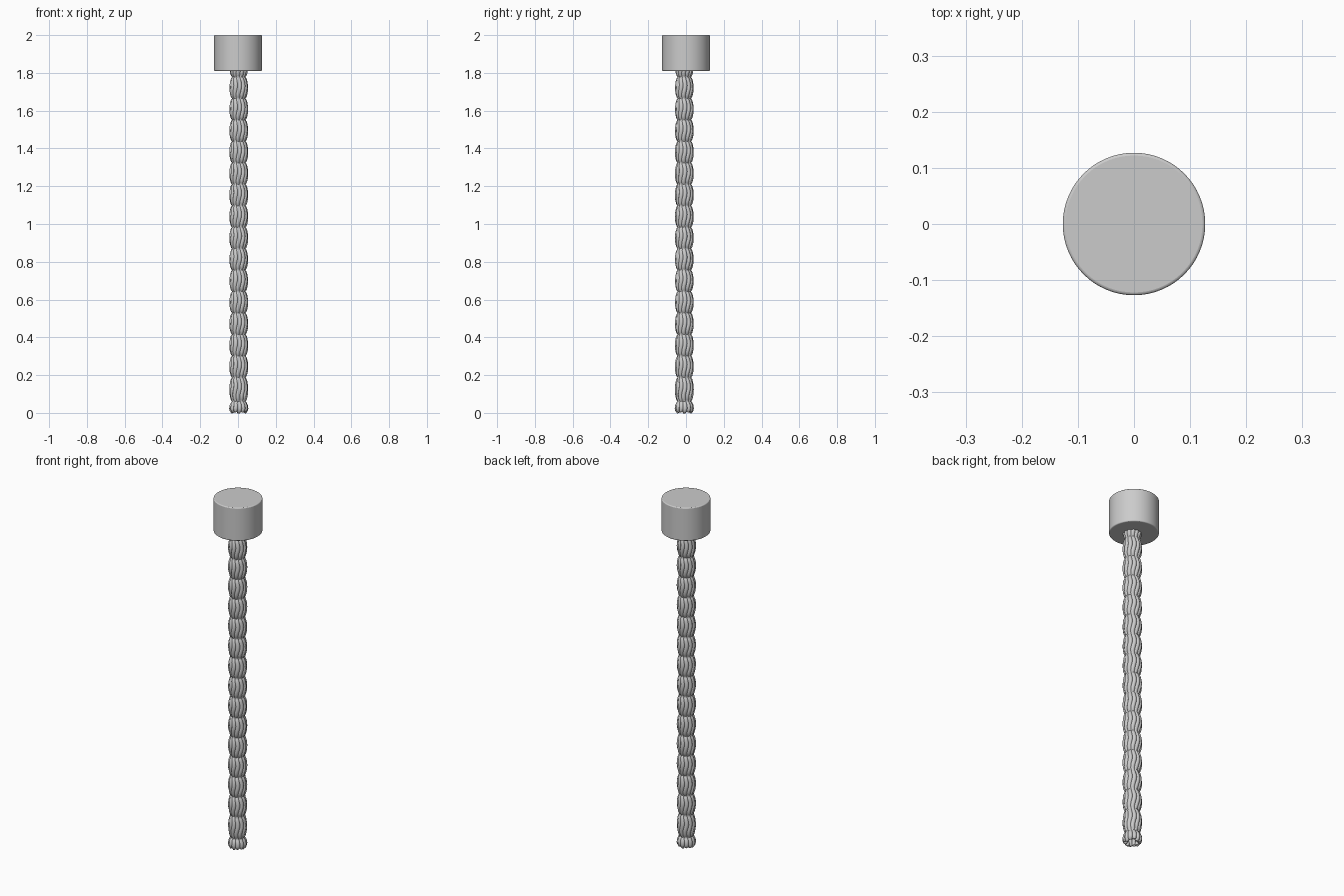
import bpy, bmesh, math

if "Cube" in bpy.data.objects:
    bpy.data.objects.remove(bpy.data.objects["Cube"])

CX, CY = 0.004, -0.009      # rope axis is slightly off centre
STRANDS = 12
PINCH, BULGE, THICK = 0.024, 0.038, 0.0122


def finish(obj, angle):
    bpy.ops.object.select_all(action='DESELECT')
    obj.select_set(True)
    bpy.context.view_layer.objects.active = obj
    bpy.ops.object.shade_smooth_by_angle(angle=math.radians(angle))


# Cap: cylinder with a softened rim
bpy.ops.mesh.primitive_cylinder_add(vertices=64, radius=0.127, depth=0.19, location=(0, 0, 1.905))
cap = bpy.context.object
cap.name = "cap"
bev = cap.modifiers.new("rim", 'BEVEL')
bev.width = 0.005
bev.segments = 3
bev.limit_method = 'ANGLE'
finish(cap, 40)

# Radius profile of one strand: frayed tip, then a chain of barrel-shaped knots
profile = [(0.012, 0.036), (0.024, 0.039), (0.038, 0.037), (0.05, 0.031)]
knots = [0.06] + [1.778 - 0.1136 * i for i in range(14, -1, -1)] + [1.89]
STEPS = 10
for z0, z1 in zip(knots, knots[1:]):
    for k in range(STEPS):
        t = k / STEPS
        z = z0 + (z1 - z0) * t
        if z < 1.83:
            profile.append((z, PINCH + (BULGE - PINCH) * math.sin(math.pi * t) ** 0.65))

# Rope: a ring of strands following the profile
curve = bpy.data.curves.new("rope", 'CURVE')
curve.dimensions = '3D'
curve.bevel_depth = THICK
curve.bevel_resolution = 2
curve.use_fill_caps = True
for s in range(STRANDS):
    base = 2 * math.pi * s / STRANDS
    tip = 0.005 * (s % 3)
    pts = [(tip, 0.032)] + profile
    spline = curve.splines.new('POLY')
    spline.points.add(len(pts) - 1)
    for p, (z, r) in zip(spline.points, pts):
        a = base + 0.12 * math.sin(2 * math.pi * z / 0.1136)
        p.co = (CX + r * math.cos(a), CY + r * math.sin(a), z, 1)
    spline.points[0].radius = 0.55
    spline.use_smooth = True
rope = bpy.data.objects.new("rope", curve)
bpy.context.collection.objects.link(rope)
bpy.ops.object.select_all(action='DESELECT')
rope.select_set(True)
bpy.context.view_layer.objects.active = rope
bpy.ops.object.convert(target='MESH')
finish(bpy.context.object, 60)
